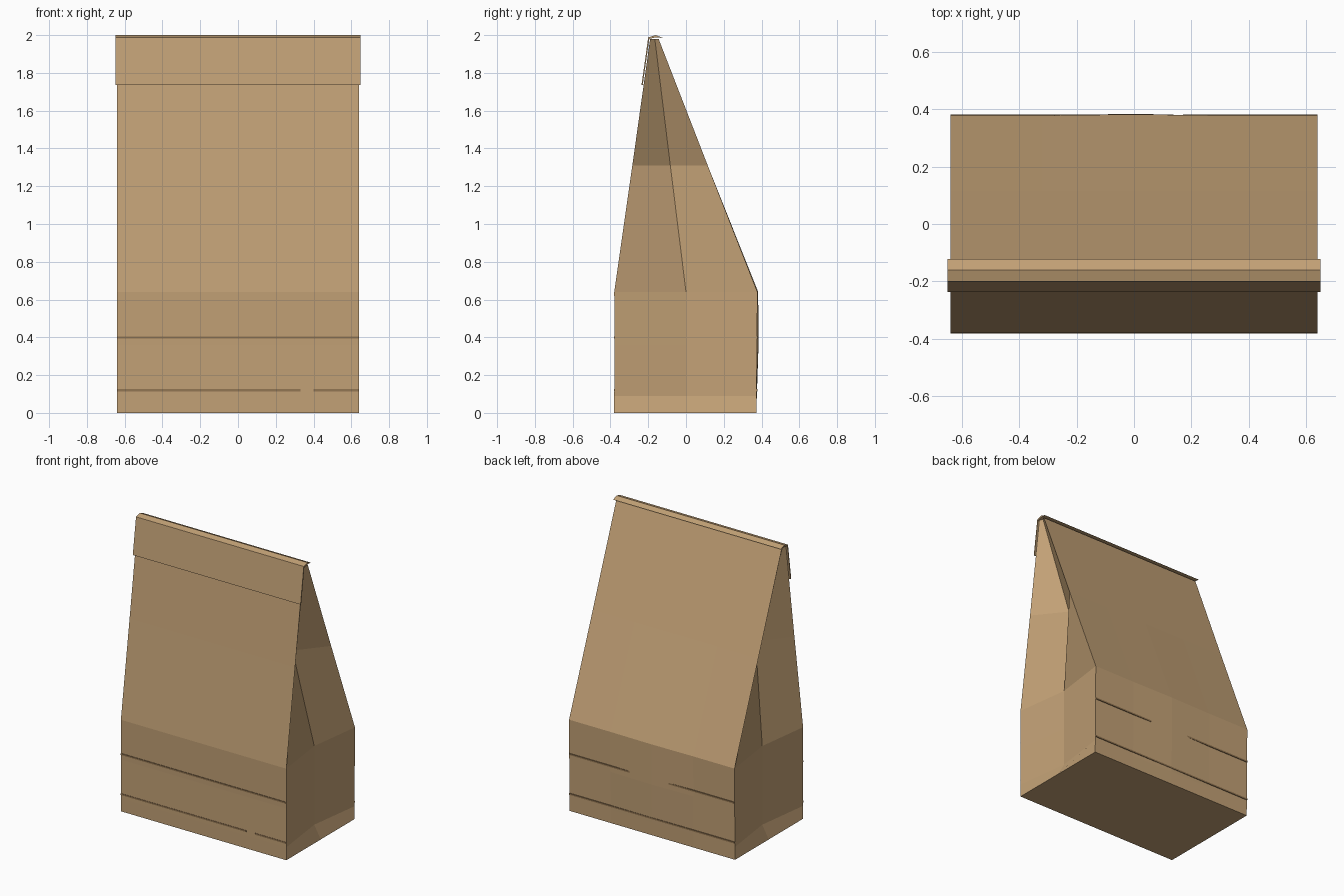
import bpy
import bmesh

cube = bpy.data.objects.get("Cube")
if cube:
    bpy.data.objects.remove(cube, do_unlink=True)


def make_material(name, color):
    mat = bpy.data.materials.new(name)
    mat.use_nodes = True
    mat.diffuse_color = color
    mat.node_tree.nodes["Principled BSDF"].inputs["Base Color"].default_value = color
    return mat


kraft = make_material("kraft_paper", (0.54, 0.355, 0.18, 1))
crease_brown = make_material("crease_brown", (0.29, 0.18, 0.085, 1))


def finish(bm, name, mat):
    bmesh.ops.recalc_face_normals(bm, faces=bm.faces)
    mesh = bpy.data.meshes.new(name)
    bm.to_mesh(mesh)
    bm.free()
    mesh.materials.append(mat)
    obj = bpy.data.objects.new(name, mesh)
    bpy.context.collection.objects.link(obj)
    return obj


HALF = 0.64

# Bag body: stacked rings with a gusset fold in the middle of each side
# Each row: height, front y, back y, gusset middle y, gusset depth, back bulge
rows = [
    (0, -0.38, 0.372, 0, 0, 0),
    (0.09, -0.38, 0.373, 0, 0.05, 0.002),
    (0.36, -0.378, 0.376, 0, 0.05, 0.008),
    (0.64, -0.38, 0.378, 0, 0.05, 0.004),
    (1.31, -0.284, 0.115, -0.083, 0.16, 0),
    (1.98, -0.19, -0.145, -0.165, 0.01, 0),
]
columns = [HALF * i / 2 for i in range(-2, 3)]
bm = bmesh.new()
rings = []
for z, front, back, mid, depth, bulge in rows:
    points = [(x, front) for x in columns]
    points.append((HALF - depth, mid))
    points += [(x, back + (bulge if x == 0 else 0)) for x in reversed(columns)]
    points.append((depth - HALF, mid))
    rings.append([bm.verts.new((x, y, z)) for x, y in points])
count = len(rings[0])
for low, high in zip(rings, rings[1:]):
    for i in range(count):
        j = (i + 1) % count
        bm.faces.new((low[i], low[j], high[j], high[i]))
bm.faces.new(rings[0])
bm.faces.new(rings[-1])
finish(bm, "bag_body", kraft)


# Folded top: gabled ridge with a flap hanging over the front
def extrude_profile(name, profile, half_width, mat):
    bm = bmesh.new()
    ends = [[bm.verts.new((x, y, z)) for y, z in profile]
            for x in (-half_width, half_width)]
    n = len(profile)
    for i in range(n):
        j = (i + 1) % n
        bm.faces.new((ends[0][i], ends[0][j], ends[1][j], ends[1][i]))
    for end in ends:
        bm.faces.new(end)
    return finish(bm, name, mat)


extrude_profile("folded_top", [
    (-0.122, 1.985), (-0.16, 2.0), (-0.2, 1.988), (-0.236, 1.735),
    (-0.229, 1.735), (-0.194, 1.98), (-0.16, 1.988)], 0.649, kraft)


# Crease lines: thin plates on the front and back of the lower box
def crease(name, x0, x1, y, z):
    bm = bmesh.new()
    bmesh.ops.create_cube(bm, size=1)
    bmesh.ops.scale(bm, vec=(x1 - x0, 0.006, 0.011), verts=bm.verts)
    bmesh.ops.translate(bm, vec=((x0 + x1) / 2, y, z), verts=bm.verts)
    finish(bm, name, crease_brown)


crease("front_upper_crease", -HALF, HALF, -0.379, 0.4)
crease("front_lower_crease_long", -HALF, 0.33, -0.379, 0.12)
crease("front_lower_crease_short", 0.4, HALF, -0.379, 0.12)
crease("back_upper_crease_left", 0.17, HALF, 0.378, 0.4)
crease("back_upper_crease_right", -HALF, -0.09, 0.378, 0.4)
crease("back_lower_crease", -HALF, HALF, 0.375, 0.12)
